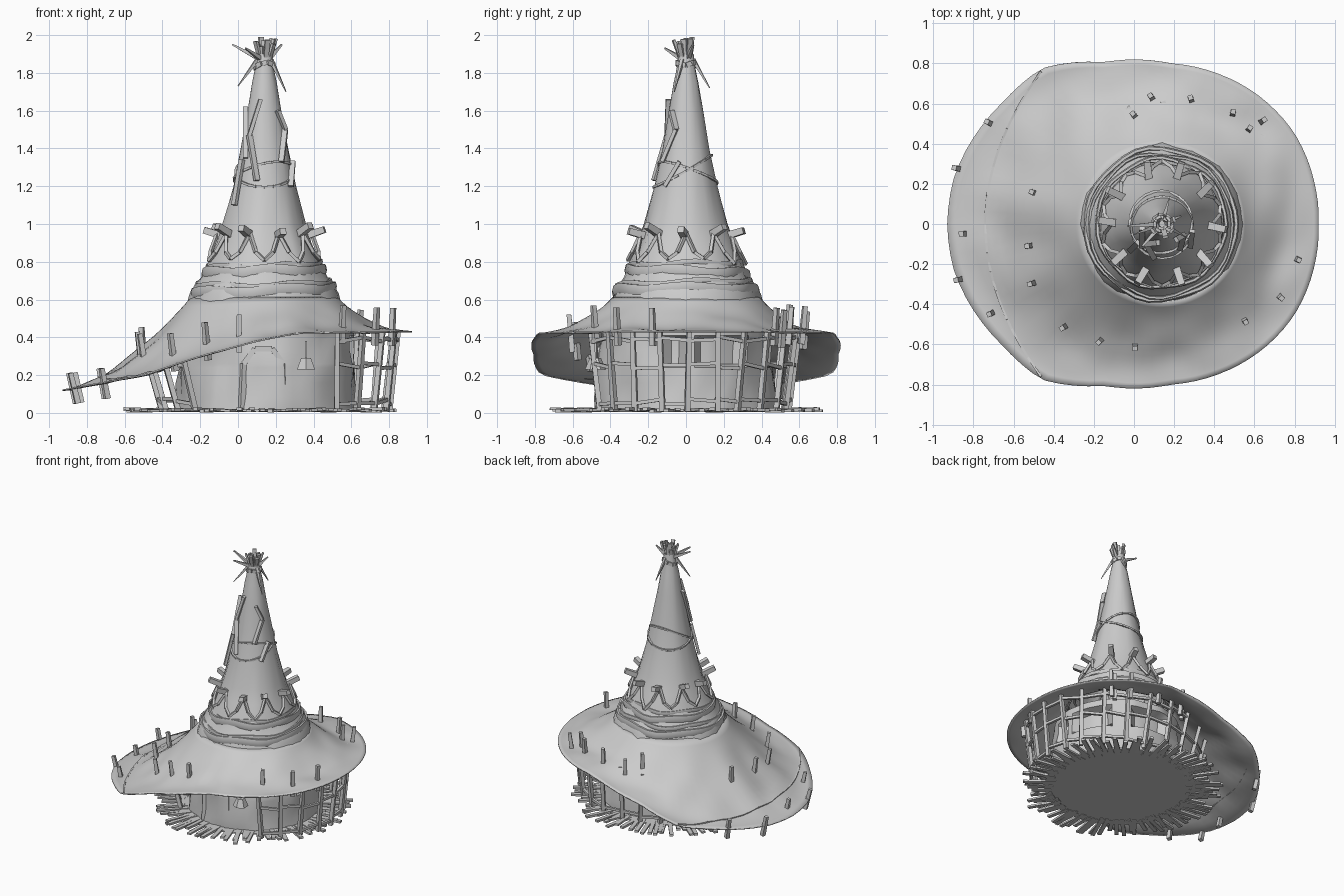
import bpy, bmesh, math, random
from mathutils import Vector, noise

if "Cube" in bpy.data.objects:
    bpy.data.objects.remove(bpy.data.objects["Cube"])
random.seed(4)
CX = 0.14
rnd = random.uniform
TAU = 2 * math.pi

def finish(name, bm, angle=40):
    bmesh.ops.recalc_face_normals(bm, faces=bm.faces)
    me = bpy.data.meshes.new(name)
    bm.to_mesh(me)
    bm.free()
    ob = bpy.data.objects.new(name, me)
    bpy.context.collection.objects.link(ob)
    bpy.ops.object.select_all(action='DESELECT')
    ob.select_set(True)
    bpy.context.view_layer.objects.active = ob
    bpy.ops.object.shade_smooth_by_angle(angle=math.radians(angle))
    return ob

def stick(bm, p, q, r0, r1=None, flat=1.0, n=4):
    """Tapered beam from p to q."""
    p, q = Vector(p), Vector(q)
    r1 = r0 if r1 is None else r1
    rot = (q - p).to_track_quat('Z', 'Y')
    rings = []
    for c, r in ((p, r0), (q, r1)):
        rings.append([bm.verts.new(c + rot @ Vector((r * math.cos(TAU * (i + .5) / n),
                      flat * r * math.sin(TAU * (i + .5) / n), 0))) for i in range(n)])
    for i in range(n):
        j = (i + 1) % n
        bm.faces.new((rings[0][i], rings[0][j], rings[1][j], rings[1][i]))
    bm.faces.new(rings[0][::-1])
    bm.faces.new(rings[1])

def chain(bm, pts, r, closed=False, **k):
    for a, b in zip(pts, pts[1:] + (pts[:1] if closed else [])):
        stick(bm, a, b, r, **k)

def loft(bm, rings, cap=False):
    vs = [[bm.verts.new(p) for p in ring] for ring in rings]
    n = len(vs[0])
    for a, b in zip(vs, vs[1:]):
        for i in range(n):
            bm.faces.new((a[i], a[(i + 1) % n], b[(i + 1) % n], b[i]))
    if cap:
        bm.faces.new(vs[0][::-1])
        bm.faces.new(vs[-1])

def pol(a, r, z, cx=CX):
    return Vector((cx + r * math.cos(a), r * math.sin(a), z))

def lerp_table(tab, x):
    for (x0, y0), (x1, y1) in zip(tab, tab[1:]):
        if x <= x1:
            return y0 + (y1 - y0) * max(0, x - x0) / (x1 - x0)
    return tab[-1][1]

# Tall cone: profile of (height, radius)
CONE = [(.58, .40), (.63, .385), (.68, .36), (.72, .33), (.8, .30), (.9, .255), (1.0, .22),
        (1.2, .165), (1.4, .125), (1.6, .09), (1.75, .065), (1.82, .05), (1.9, .04)]
cone_r = lambda z: lerp_table(CONE, z)
bm = bmesh.new()
loft(bm, [[pol(TAU * i / 32, r * (1 + .06 * noise.noise((3 * math.cos(TAU * i / 32),
     3 * math.sin(TAU * i / 32), z * 4))), z) for i in range(32)] for z, r in CONE])
finish("roof_cone", bm, 60)

# Wide drooping brim, lower on the left
half = [(.92, 0), (.9, .2), (.8, .45), (.62, .64), (.4, .755), (.18, .8), (-.15, .805),
        (-.46, .775), (-.65, .61), (-.83, .38), (-.9, .22), (-.93, 0)]
outline = half + [(x, -y) for x, y in half[-2:0:-1]]
RIM_Z = [(-.93, .12), (-.5, .2), (-.2, .30), (.1, .38), (.3, .42), (.92, .43)]
N = 88
angs = [math.atan2(y, x - CX) % TAU for x, y in outline] + [TAU]
rads = [math.hypot(x - CX, y) for x, y in outline] + [.78]
tab = list(zip(angs, rads))
rings, brim_pts = [], []
for k in range(17):
    t = k / 16
    ring = []
    for i in range(N):
        a = TAU * i / N
        R = lerp_table(tab, a)
        rz = lerp_table(RIM_Z, CX + R * math.cos(a))
        e = 1.95 + .3 * math.cos(a)
        p = pol(a, .385 + (R - .385) * t, rz + (.61 - rz) * (1 - t) ** e)
        p.z += .03 * noise.noise((p.x * 5, p.y * 5, 1)) * math.sin(math.pi * t)
        ring.append(p)
    rings.append(ring)
    brim_pts += ring
bm = bmesh.new()
loft(bm, rings)
brim = finish("roof_brim", bm, 60)
sol = brim.modifiers.new("thickness", 'SOLIDIFY')
sol.thickness = .008
sol.offset = 0
def brim_z(x, y):
    near = sorted(brim_pts, key=lambda p: (p.x - x) ** 2 + (p.y - y) ** 2)[:3]
    w = [1 / (.001 + math.hypot(p.x - x, p.y - y)) for p in near]
    return sum(p.z * f for p, f in zip(near, w)) / sum(w)

# Curved seam across the low side of the brim
bm = bmesh.new()
seam = []
for i in range(33):
    y = -.76 + 1.52 * i / 32
    x = -.74 + .48 * y * y
    seam.append(Vector((x, y, brim_z(x, y) + .003)))
chain(bm, seam, .008)
finish("brim_seam", bm)

# Lumpy cloth bands around the foot of the cone
bm = bmesh.new()
for z, h, out in ((.65, .03, .014), (.685, .018, .01), (.745, .03, .012), (.785, .015, .006)):
    ph = rnd(0, TAU)
    rr = []
    for j in range(7):
        b = TAU * j / 6
        ring = []
        for i in range(36):
            a = TAU * i / 36
            zz = z + .012 * math.sin(a + ph) + .008 * math.sin(5 * a + ph)
            ring.append(pol(a, cone_r(zz) + out * math.cos(b)
                            + .005 * math.sin(7 * a + ph), zz + h * math.sin(b)))
        rr.append(ring)
    loft(bm, rr)
bmesh.ops.remove_doubles(bm, verts=bm.verts, dist=.0001)
finish("cone_bands", bm)

# Ten pegs with a zigzag garland
pegs, garland = bmesh.new(), bmesh.new()
pts = []
for i in range(10):
    a = TAU * i / 10
    stick(pegs, pol(a, .2, .93), pol(a + rnd(-.1, .1), .32, .975 + rnd(-.02, .02)), .028, .024)
    pts.append(pol(a, cone_r(.95) + .012, .95))
    for f, z in ((.25, .85), (.5, .80 + rnd(-.02, .02)), (.75, .85)):
        pts.append(pol(a + f * TAU / 10, cone_r(z) + .012, z))
chain(garland, pts, .012, True)
finish("cone_pegs", pegs)
finish("zigzag_garland", garland)

# Crossing ropes and patch planks higher up
bm = bmesh.new()
for amp, ph, zc in ((.085, 0, 1.28), (.06, 2.6, 1.27)):
    pts = []
    for i in range(24):
        a = TAU * i / 24
        z = zc + amp * math.sin(a + ph)
        pts.append(pol(a, cone_r(z) + .004, z))
    chain(bm, pts, .009, True)
finish("cone_ropes", bm)
bm = bmesh.new()
for pl in ([(.04, 1.62), (.04, 1.35)], [(.12, 1.66), (.06, 1.47), (.10, 1.23)],
           [(-.02, 1.1), (.02, 1.34)], [(.21, 1.6), (.25, 1.5), (.23, 1.33)], [(.29, 1.33), (.28, 1.2)]):
    q = []
    for x, z in pl:
        r = cone_r(z) + .015
        q.append((x, -math.sqrt(max(.0004, r * r - (x - CX) ** 2)), z))
    chain(bm, q, .02, flat=.7)
finish("patch_planks", bm)

# Straw tuft and binding at the tip
bm = bmesh.new()
for i in range(18):
    a = TAU * i / 18 + rnd(-.1, .1)
    stick(bm, pol(a, .02, 1.84), pol(a, rnd(.02, .07), rnd(1.93, 1.99)), .016, .02, .5)
for a, r, z in ((3.2, .17, 1.95), (-2.3, .15, 1.93), (.4, .1, 1.95)):
    stick(bm, pol(a, .02, 1.87), pol(a, r, z), .018, .006)
for a, r, z in ((3.5, .15, 1.73), (-.5, .13, 1.70), (1.3, .13, 1.72)):
    stick(bm, pol(a, .04, 1.87), pol(a, r, z), .014, .003)
chain(bm, [pol(TAU * i / 10, .045, 1.84 + .015 * math.sin(i)) for i in range(10)], .018, True)
finish("straw_tuft", bm)

# Sticks poking through the brim
bm = bmesh.new()
for x, y in ((-.73, .51), (-.89, .28), (-.86, -.05), (-.88, -.28), (-.72, -.45), (-.52, .16),
             (-.53, -.11), (-.51, -.3), (-.35, -.52), (-.17, -.59), (0, -.62), (.56, -.49),
             (.74, -.37), (.83, -.18), (.64, .52), (.58, .48), (.5, .56), (.29, .63), (.09, .64), (0, .55)):
    z = brim_z(x, y)
    up = .08 if x < -.65 else .12
    low = Vector((x - .03 * (x - .2), y * .97, z - .08))
    stick(bm, low, (x + rnd(-.01, .01), y, z + up), .021, .017)
finish("brim_sticks", bm)

# Leaning porch posts and rails, open at the front
def porch(a, z):
    f = z / .45
    return Vector((.2 - .04 * f + (.6 + .09 * f) * math.cos(a), (.54 + .06 * f) * math.sin(a), z))

posts, rails = bmesh.new(), bmesh.new()
A = [math.radians(-58 + 283 * i / 19) for i in range(20)]
for a in A:
    p = porch(a, .4)
    stick(posts, porch(a + rnd(-.03, .03), .01), porch(a, brim_z(p.x, p.y) - .002), .02, .017)
for h in (.06, .25, .39):
    for a, b in zip(A, A[1:]):
        p, q = porch(a, h + rnd(-.015, .015)), porch(b, h + rnd(-.015, .015))
        if min(brim_z(p.x, p.y), brim_z(q.x, q.y)) > h + .02:
            stick(rails, p, q, .013)
finish("porch_posts", posts)
finish("porch_rails", rails)

# Round mud wall with recessed windows
bm = bmesh.new()
rr = []
for z in (.01, .08, .16, .24, .26, .33, .39, .41, .46):
    ring = []
    for i in range(64):
        a = TAU * i / 64
        r = .48 - .06 * z + .025 * noise.noise((3 * math.cos(a), 3 * math.sin(a), z * 6))
        if .25 < z < .4 and 1 < i % 10 < 8 and not 32 < i < 58:
            r -= .07
        ring.append(pol(a, r, z, .15))
    rr.append(ring)
loft(bm, rr)
finish("round_wall", bm)

# Door frame and lantern on the front
bm = bmesh.new()
chain(bm, [Vector(p) for p in ((.02, -.455, .02), (.03, -.45, .26), (.09, -.455, .34), (.18, -.455, .34),
      (.24, -.45, .26), (.25, -.455, .02))], .02)
finish("door_frame", bm)
bm = bmesh.new()
stick(bm, (.36, -.48, .23), (.36, -.48, .29), .055, .03, n=6)
stick(bm, (.36, -.48, .29), (.36, -.48, .38), .008)
finish("lantern", bm)

# Floor disc with a dense fringe of flat straw
bm = bmesh.new()
loft(bm, [[pol(TAU * i / 40, .54, z, .13) for i in range(40)] for z in (.008, .018)], True)
finish("floor", bm)
bm = bmesh.new()
for i in range(96):
    a = TAU * i / 96 + rnd(-.03, .03)
    stick(bm, pol(a, rnd(.46, .5), .013, .12),
          pol(a + rnd(-.06, .06), rnd(.63, .73), .013 + rnd(-.003, .01), .12), .022, .02, rnd(.45, .6))
finish("floor_straw", bm)
